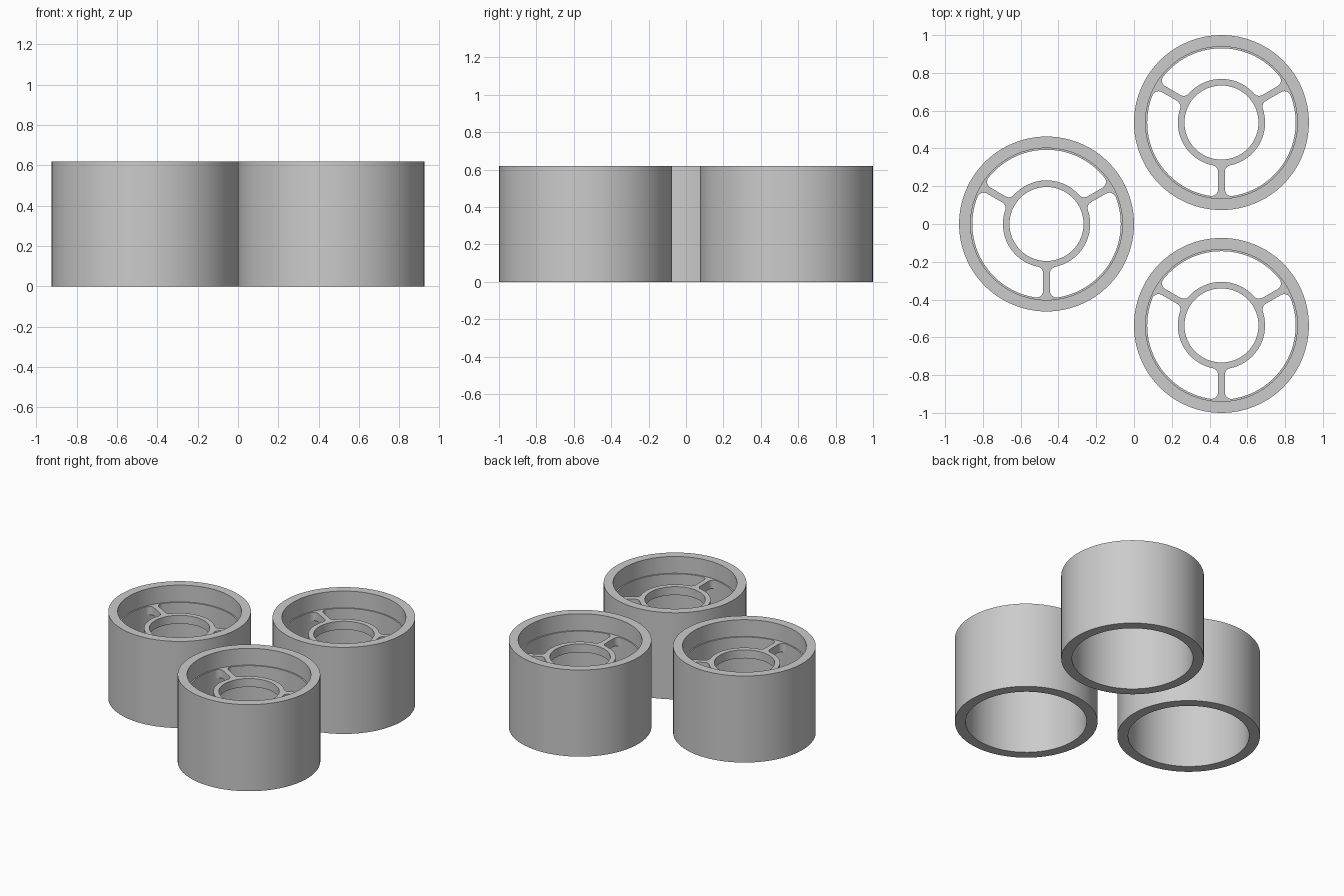
import bpy, bmesh, math
from mathutils import Vector

if "Cube" in bpy.data.objects:
    bpy.data.objects.remove(bpy.data.objects["Cube"])

R_OUT, R_TOP, R_BORE = 0.463, 0.402, 0.393    # rim radii: outside, upper bore, lower bore
HUB_OUT, HUB_IN = 0.231, 0.196
HEIGHT, LEDGE, THICK = 0.62, 0.50, 0.06
HALF, FILLET = 0.018, 0.035                   # half spoke width, corner fillet
SEG = 96

grey = bpy.data.materials.new("light_grey")
grey.diffuse_color = (0.6, 0.6, 0.6, 1)
grey.use_nodes = True
grey.node_tree.nodes["Principled BSDF"].inputs["Base Color"].default_value = grey.diffuse_color


def polar(r, a):
    return Vector((r * math.cos(a), r * math.sin(a)))


def arc(c, r, a0, a1, n):
    return [c + polar(r, a0 + (a1 - a0) * i / n) for i in range(n + 1)]


def finish(name, mesh):
    mesh.materials.clear()
    mesh.materials.append(grey)
    ob = bpy.data.objects.new(name, mesh)
    bpy.context.collection.objects.link(ob)
    bpy.ops.object.select_all(action='DESELECT')
    ob.select_set(True)
    bpy.context.view_layer.objects.active = ob
    bpy.ops.object.shade_smooth_by_angle(angle=math.radians(30))
    return ob


def make_rim():
    # Stepped tube section revolved around z
    section = [(R_OUT, 0), (R_OUT, HEIGHT), (R_TOP, HEIGHT),
               (R_TOP, LEDGE), (R_BORE, LEDGE), (R_BORE, 0)]
    bm = bmesh.new()
    rings = []
    for i in range(SEG):
        a = math.tau * i / SEG
        rings.append([bm.verts.new((*polar(r, a), z)) for r, z in section])
    for i in range(SEG):
        p, q = rings[i], rings[(i + 1) % SEG]
        for j in range(len(section)):
            k = (j + 1) % len(section)
            bm.faces.new((p[j], q[j], q[k], p[k]))
    bmesh.ops.recalc_face_normals(bm, faces=bm.faces)
    mesh = bpy.data.meshes.new("rim")
    bm.to_mesh(mesh)
    bm.free()
    return finish("rim", mesh)


def spider_outline():
    # Half of one spoke: hub tangent, hub fillet, straight side, rim fillet
    off = HALF + FILLET
    a_in = math.asin(off / (HUB_OUT + FILLET))
    a_out = math.asin(off / (R_BORE - FILLET))
    c_in, c_out = polar(HUB_OUT + FILLET, a_in), polar(R_BORE - FILLET, a_out)
    half = arc(c_in, FILLET, a_in + math.pi, 1.5 * math.pi, 6)
    half += arc(c_out, FILLET, -math.pi / 2, a_out, 6)
    tip = arc(Vector((0, 0)), R_BORE, a_out, -a_out, 8)[1:-1]
    spoke = [Vector((p.x, -p.y)) for p in half]
    spoke += tip[::-1] + half[::-1]
    # Hub arc to the next spoke
    spoke += arc(Vector((0, 0)), HUB_OUT, a_in, math.tau / 3 - a_in, 20)[1:-1]
    pts = []
    for k in range(3):
        a = math.radians(30 + 120 * k)
        ca, sa = math.cos(a), math.sin(a)
        pts += [Vector((p.x * ca - p.y * sa, p.x * sa + p.y * ca)) for p in spoke]
    return pts


def make_spider():
    # Flat three-spoke plate with a round hub hole
    cu = bpy.data.curves.new("spider_profile", 'CURVE')
    cu.dimensions, cu.fill_mode, cu.extrude = '2D', 'BOTH', THICK / 2
    for pts in (spider_outline(), arc(Vector((0, 0)), HUB_IN, 0, math.tau, 64)[:-1]):
        sp = cu.splines.new('POLY')
        sp.points.add(len(pts) - 1)
        for q, p in zip(sp.points, pts):
            q.co = (p.x, p.y, 0, 1)
        sp.use_cyclic_u = True
    tmp = bpy.data.objects.new("spider_profile", cu)
    bpy.context.collection.objects.link(tmp)
    dg = bpy.context.evaluated_depsgraph_get()
    mesh = bpy.data.meshes.new_from_object(tmp.evaluated_get(dg))
    bpy.data.objects.remove(tmp)
    bm = bmesh.new()
    bm.from_mesh(mesh)
    bmesh.ops.remove_doubles(bm, verts=bm.verts, dist=1e-5)
    bmesh.ops.recalc_face_normals(bm, faces=bm.faces)
    bmesh.ops.translate(bm, verts=bm.verts, vec=(0, 0, LEDGE - THICK / 2))
    bm.to_mesh(mesh)
    bm.free()
    return finish("spoked_hub", mesh)


# Three identical wheels
parts = [make_rim(), make_spider()]
centres = [(-0.463, 0, 0), (0.463, 0.537, 0), (0.463, -0.537, 0)]
for n, c in enumerate(centres):
    for part in parts:
        ob = part if n == 0 else part.copy()
        if n:
            bpy.context.collection.objects.link(ob)
            ob.name = f"{part.name}_{n + 1}"
        ob.location = c
